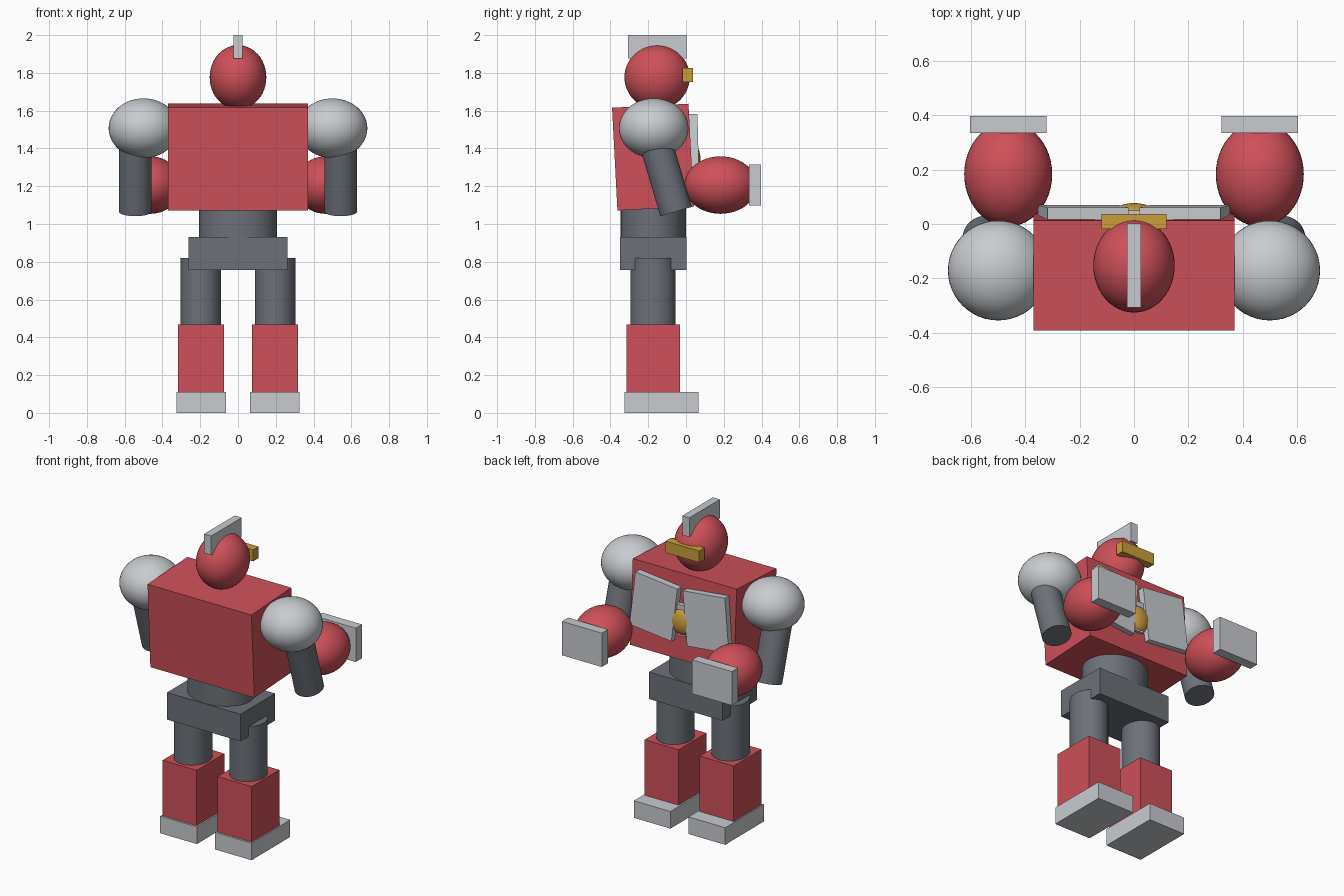
import bpy
from math import radians

cube = bpy.data.objects.get("Cube")
if cube:
    bpy.data.objects.remove(cube, do_unlink=True)


def material(name, rgb):
    mat = bpy.data.materials.new(name)
    mat.use_nodes = True
    mat.diffuse_color = (*rgb, 1)
    mat.node_tree.nodes["Principled BSDF"].inputs["Base Color"].default_value = (*rgb, 1)
    return mat


RED = material("red", (0.62, 0.08, 0.10))
SILVER = material("silver", (0.58, 0.60, 0.63))
STEEL = material("dark_steel", (0.15, 0.165, 0.19))
GOLD = material("gold", (0.60, 0.34, 0.045))


def finish(name, size, mat, tilt, roll, smooth):
    """Name, scale, turn and colour the newly added primitive."""
    ob = bpy.context.object
    ob.name = name
    ob.scale = size
    ob.rotation_euler = (radians(tilt), radians(roll), 0)
    ob.data.materials.append(mat)
    bpy.ops.object.transform_apply(location=False, rotation=False, scale=True)
    if smooth:
        bpy.ops.object.shade_smooth_by_angle(angle=radians(40))
    return ob


def box(name, centre, size, mat, tilt=0, roll=0):
    bpy.ops.mesh.primitive_cube_add(size=1, location=centre)
    return finish(name, size, mat, tilt, roll, False)


def ball(name, centre, radii, mat):
    bpy.ops.mesh.primitive_uv_sphere_add(segments=48, ring_count=24, radius=1, location=centre)
    return finish(name, radii, mat, 0, 0, True)


def tube(name, centre, rx, ry, height, mat, tilt=0):
    bpy.ops.mesh.primitive_cylinder_add(vertices=48, radius=1, depth=1, location=centre)
    return finish(name, (rx, ry, height), mat, tilt, 0, True)


# Head with crest and visor
ball("head", (0, -0.153, 1.777), (0.15, 0.173, 0.17), RED)
box("head_crest", (0, -0.153, 1.938), (0.05, 0.31, 0.124), SILVER)
box("visor", (0, 0.01, 1.788), (0.24, 0.055, 0.074), GOLD)

# Trunk
box("torso", (0, -0.175, 1.354), (0.74, 0.405, 0.545), RED, tilt=3)
tube("waist", (0, -0.173, 1.01), 0.206, 0.173, 0.2, STEEL)
box("pelvis", (0, -0.173, 0.844), (0.524, 0.351, 0.174), STEEL)

# Chest emblem on its backing strip
box("emblem_backing", (0, 0.03, 1.35), (0.06, 0.04, 0.2), SILVER)
ball("chest_emblem", (0, 0.035, 1.34), (0.08, 0.042, 0.085), GOLD)

# Paired parts
for side, s in (("left", 1), ("right", -1)):
    box(side + "_chest_panel", (s * 0.187, 0.04, 1.395), (0.3, 0.05, 0.345), SILVER,
        tilt=1.5, roll=-s * 6)

    # Arm
    ball(side + "_shoulder", (s * 0.5, -0.171, 1.507), (0.185, 0.184, 0.158), SILVER)
    tube(side + "_upper_arm", (s * 0.544, -0.108, 1.253), 0.087, 0.087, 0.39, STEEL, tilt=16.5)
    ball(side + "_forearm", (s * 0.463, 0.183, 1.206), (0.162, 0.192, 0.152), RED)
    box(side + "_hand", (s * 0.463, 0.366, 1.207), (0.283, 0.063, 0.218), SILVER)

    # Leg
    tube(side + "_thigh", (s * 0.197, -0.174, 0.63), 0.108, 0.119, 0.38, STEEL)
    box(side + "_shin", (s * 0.196, -0.173, 0.288), (0.243, 0.282, 0.358), RED)
    box(side + "_foot", (s * 0.195, -0.13, 0.055), (0.261, 0.393, 0.11), SILVER)
